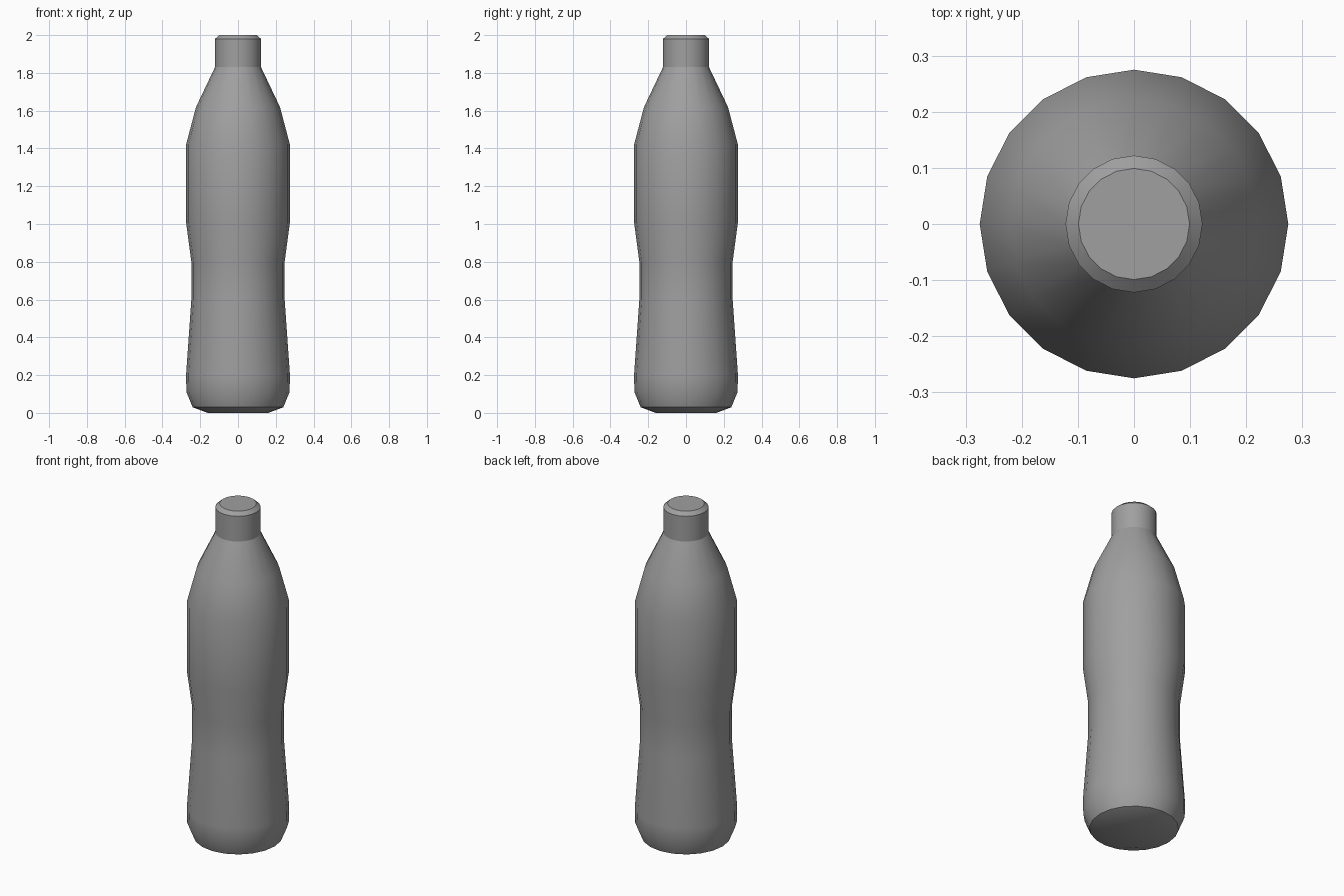
import bpy, bmesh, math

SIDES = 20

cube = bpy.data.objects.get("Cube")
if cube:
    bpy.data.objects.remove(cube, do_unlink=True)

grey = bpy.data.materials.new("plain grey")
grey.use_nodes = True
colour = (0.35, 0.35, 0.35, 1)
grey.diffuse_color = colour
grey.node_tree.nodes["Principled BSDF"].inputs["Base Color"].default_value = colour


def lathe(name, profile, cap_bottom, cap_top):
    """Spin a (radius, height) profile around z and close the chosen ends."""
    bm = bmesh.new()
    rings = []
    for r, z in profile:
        rings.append([bm.verts.new((r * math.cos(math.tau * i / SIDES),
                                    r * math.sin(math.tau * i / SIDES), z))
                      for i in range(SIDES)])
    for low, high in zip(rings, rings[1:]):
        for i in range(SIDES):
            j = (i + 1) % SIDES
            bm.faces.new((low[i], low[j], high[j], high[i]))
    if cap_bottom:
        bm.faces.new(rings[0][::-1])
    if cap_top:
        bm.faces.new(rings[-1])
    mesh = bpy.data.meshes.new(name)
    bm.to_mesh(mesh)
    bm.free()
    mesh.materials.append(grey)
    obj = bpy.data.objects.new(name, mesh)
    bpy.context.collection.objects.link(obj)
    bpy.ops.object.select_all(action="DESELECT")
    obj.select_set(True)
    bpy.context.view_layer.objects.active = obj
    bpy.ops.object.shade_smooth_by_angle(angle=math.radians(30))
    return obj


# Waisted bottle body, from the base up to the shoulder
lathe("bottle_body", [(0.16, 0), (0.24, 0.03), (0.273, 0.11), (0.275, 0.2),
                      (0.247, 0.6), (0.247, 0.8), (0.275, 1.01), (0.275, 1.42),
                      (0.222, 1.62), (0.122, 1.83)], True, False)

# Straight cap with a bevelled rim
lathe("bottle_cap", [(0.122, 1.83), (0.122, 1.98), (0.099, 2.0)], False, True)
